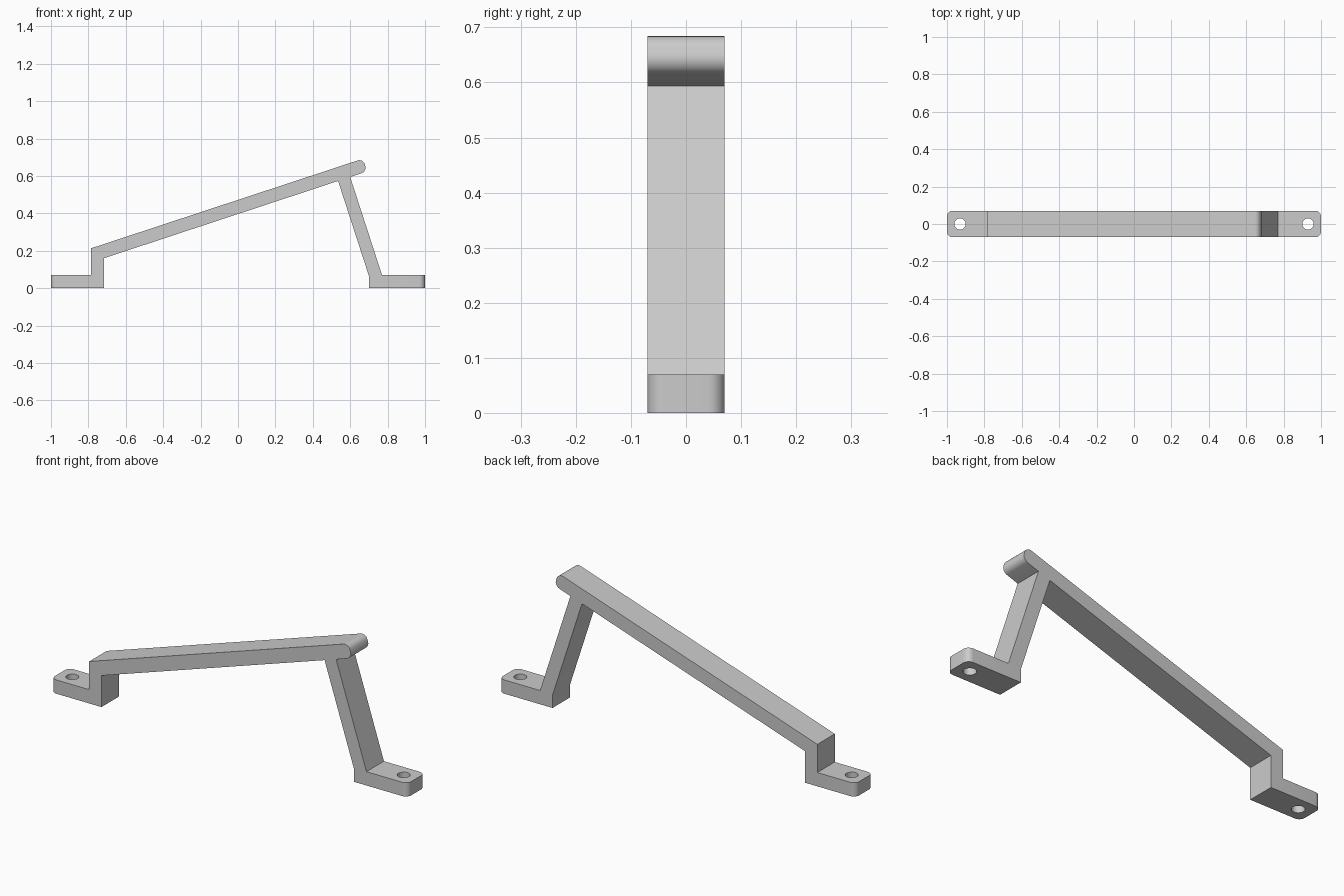
import bpy, bmesh
from mathutils import Vector

cube = bpy.data.objects.get("Cube")
if cube:
    bpy.data.objects.remove(cube, do_unlink=True)

HALF_WIDTH = 0.07
ROUND = 0.03

grey = bpy.data.materials.new("light grey")
grey.use_nodes = True
grey.diffuse_color = (0.6, 0.6, 0.6, 1)
grey.node_tree.nodes["Principled BSDF"].inputs["Base Color"].default_value = (0.6, 0.6, 0.6, 1)

# Side profile: low mount, sloping bar with overhanging tip, leg, high mount
profile = [(-1, 0), (-0.717, 0), (-0.717, 0.16), (0.535, 0.573), (0.70, 0.065),
           (0.70, 0), (1, 0), (1, 0.07), (0.77, 0.07), (0.60, 0.594),
           (0.69, 0.625), (0.668, 0.692), (-0.786, 0.213), (-0.786, 0.07), (-1, 0.07)]

bm = bmesh.new()
face = bm.faces.new([bm.verts.new((x, -HALF_WIDTH, z)) for x, z in profile])
swept = bmesh.ops.extrude_face_region(bm, geom=[face])
bmesh.ops.translate(bm, vec=(0, 2 * HALF_WIDTH, 0),
                    verts=[v for v in swept["geom"] if isinstance(v, bmesh.types.BMVert)])
bmesh.ops.recalc_face_normals(bm, faces=bm.faces)


def is_rounded(edge):
    a, b = (v.co for v in edge.verts)
    along = b - a
    mount_corner = abs(a.x) > 0.99 and abs(b.x) > 0.99 and abs(along.z) > 0.05
    tip_corner = abs(along.y) > 0.1 and a.z > 0.61
    return mount_corner or tip_corner


# Rounded mount corners and bar tip
bmesh.ops.bevel(bm, geom=[e for e in bm.edges if is_rounded(e)], offset=ROUND,
                offset_type='OFFSET', segments=8, profile=0.5, affect='EDGES')
mesh = bpy.data.meshes.new("handle")
bm.to_mesh(mesh)
bm.free()
mesh.materials.append(grey)
handle = bpy.data.objects.new("handle", mesh)
bpy.context.collection.objects.link(handle)

# Screw holes through both mounts
for x in (-0.93, 0.93):
    bpy.ops.mesh.primitive_cylinder_add(vertices=40, radius=0.03, depth=0.2,
                                        location=(x, 0, 0.035))
    cutter = bpy.context.object
    cutter.name = "hole_cutter"
    cutter.hide_render = True
    cutter.data.materials.append(grey)
    cut = handle.modifiers.new("screw_hole", 'BOOLEAN')
    cut.operation = 'DIFFERENCE'
    cut.solver = 'EXACT'
    cut.object = cutter
    bpy.context.view_layer.objects.active = handle
    bpy.ops.object.modifier_apply(modifier=cut.name)
    bpy.data.objects.remove(cutter, do_unlink=True)

bpy.ops.object.select_all(action='DESELECT')
handle.select_set(True)
bpy.context.view_layer.objects.active = handle
bpy.ops.object.shade_smooth_by_angle(angle=0.5)
